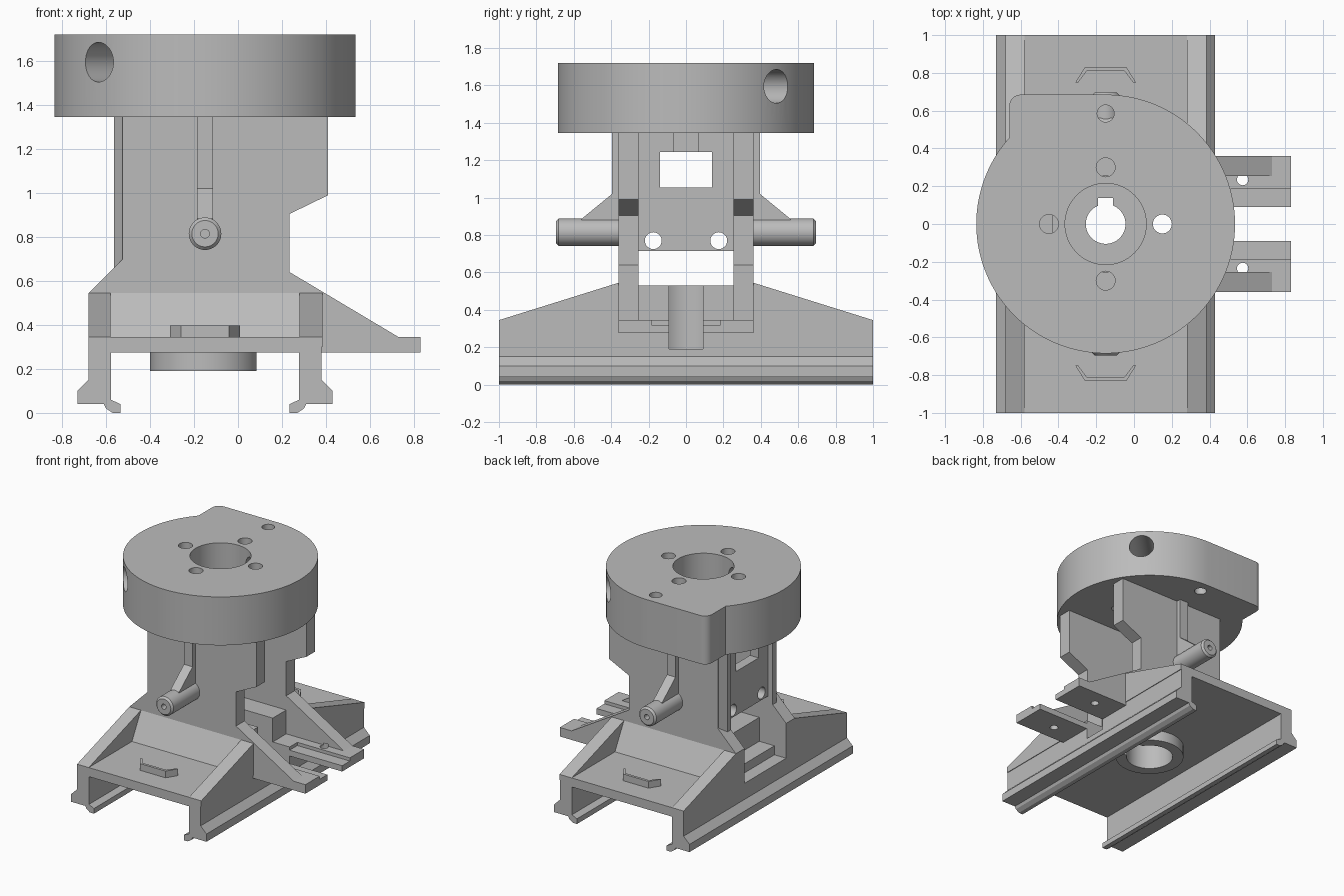
import bpy, bmesh, math
from mathutils import Vector, Matrix

cube = bpy.data.objects.get("Cube")
if cube:
    bpy.data.objects.remove(cube, do_unlink=True)

grey = bpy.data.materials.new("machined_grey")
grey.use_nodes = True
COLOUR = (0.5, 0.5, 0.5, 1)
grey.diffuse_color = COLOUR
grey.node_tree.nodes["Principled BSDF"].inputs["Base Color"].default_value = COLOUR

CX = -0.15      # axis of the tower and disc
PLATE_IN, PLATE_OUT = 0.255, 0.36


def finish(name, bm):
    bmesh.ops.recalc_face_normals(bm, faces=bm.faces)
    mesh = bpy.data.meshes.new(name)
    bm.to_mesh(mesh)
    bm.free()
    mesh.materials.append(grey)
    ob = bpy.data.objects.new(name, mesh)
    bpy.context.collection.objects.link(ob)
    return ob


def prism(name, pts, axis, a, b):
    """Extrude a 2D outline along an axis from a to b."""
    place = {"x": lambda p, t: (t, p[0], p[1]),
             "y": lambda p, t: (p[0], t, p[1]),
             "z": lambda p, t: (p[0], p[1], t)}[axis]
    bm = bmesh.new()
    face = bm.faces.new([bm.verts.new(place(p, a)) for p in pts])
    new = bmesh.ops.extrude_face_region(bm, geom=[face])["geom"]
    move = Vector(place((0, 0), b - a))
    bmesh.ops.translate(bm, vec=move, verts=[v for v in new if isinstance(v, bmesh.types.BMVert)])
    return finish(name, bm)


def box(name, x0, x1, y0, y1, z0, z1):
    return prism(name, [(x0, y0), (x1, y0), (x1, y1), (x0, y1)], "z", z0, z1)


def rod(name, start, end, r, segs=64):
    start, end = Vector(start), Vector(end)
    d = end - start
    bm = bmesh.new()
    turn = d.to_track_quat("Z", "Y").to_matrix().to_4x4()
    bmesh.ops.create_cone(bm, cap_ends=True, segments=segs, radius1=r, radius2=r, depth=d.length,
                          matrix=Matrix.Translation((start + end) / 2) @ turn)
    return finish(name, bm)


def cut(ob, *cutters):
    for c in cutters:
        c.hide_render = True
        mod = ob.modifiers.new("cut", "BOOLEAN")
        mod.operation, mod.solver, mod.object = "DIFFERENCE", "EXACT", c
        bpy.context.view_layer.update()
        bpy.context.view_layer.objects.active = ob
        bpy.ops.object.modifier_apply(modifier=mod.name)
        bpy.data.objects.remove(c, do_unlink=True)


def smooth(ob):
    bpy.ops.object.select_all(action="DESELECT")
    ob.select_set(True)
    bpy.context.view_layer.objects.active = ob
    bpy.ops.object.shade_smooth_by_angle(angle=math.radians(25))


def shaft_cutters():
    return (rod("shaft_cutter", (CX, 0, 0.1), (CX, 0, 0.7), 0.17),
            box("slot_cutter", CX, 0.5, -0.09, 0.09, 0.19, 0.7))


# Rail base: half profile mirrored about the tower axis
half = [(-0.68, 0.345), (-0.68, 0.15), (-0.73, 0.10), (-0.73, 0.04), (-0.61, 0.04),
        (-0.60, 0.02), (-0.57, 0), (-0.535, 0), (-0.535, 0.04), (-0.578, 0.06), (-0.578, 0.275)]
profile = half + [(2 * CX - x, z) for x, z in reversed(half)]
base = prism("rail_base", profile, "y", -1, 1)
cut(base, *shaft_cutters(),
    box("side_notch_cutter", -0.8, -0.58, -PLATE_IN, PLATE_IN, 0.275, 0.5))
smooth(base)

# Central block and the collar below it
block = box("centre_block", -0.45, 0.235, -0.26, 0.26, 0.275, 0.53)
cut(block, *shaft_cutters())
smooth(block)
collar = rod("lower_collar", (CX, 0, 0.19), (CX, 0, 0.30), 0.25)
cut(collar, *shaft_cutters())
smooth(collar)

# Recessed web between the tower walls, with window and holes
web = box("tower_web", -0.525, -0.45, -0.26, 0.26, 0.715, 1.345)
cut(web, box("window_cutter", -0.7, -0.3, -0.14, 0.14, 1.055, 1.245),
    *[rod("web_hole_cutter", (-0.7, y, 0.77), (-0.3, y, 0.77), 0.045, 32) for y in (-0.175, 0.175)])
smooth(web)
box("web_rib", -0.46, -0.43, -0.07, 0.07, 1.245, 1.345)

wall = [(-0.68, 0.275), (0.83, 0.275), (0.83, 0.345), (0.73, 0.345), (0.235, 0.64),
        (0.235, 0.905), (0.41, 0.99), (0.41, 1.345), (-0.525, 1.345), (-0.525, 0.7), (-0.68, 0.545)]

for side, s in (("front", -1), ("back", 1)):
    def flip(pts):
        return [(y * s, z) for y, z in pts]

    # Tower wall with its chamfered outer lip
    tower = prism(side + "_tower_wall", wall, "y", s * PLATE_IN, s * PLATE_OUT)
    cut(tower, rod("foot_hole_cutter", (0.575, s * 0.235, 0.2), (0.575, s * 0.235, 0.36), 0.03, 32))
    prism(side + "_wall_lip", [(-0.52, s * PLATE_IN), (-0.565, s * PLATE_IN),
                               (-0.565, s * 0.30), (-0.52, s * PLATE_OUT)], "z", 0.64, 1.345)

    # Stepped foot beside the wall
    foot = prism(side + "_foot", flip([(0.09, 0.275), (0.26, 0.275), (0.26, 0.345),
                                       (0.185, 0.345), (0.185, 0.32), (0.09, 0.32)]), "x", 0.23, 0.83)
    cut(foot, rod("foot_hole_cutter", (0.575, s * 0.235, 0.2), (0.575, s * 0.235, 0.4), 0.03, 32))

    # Sloping gussets on the rails
    for edge, x0, x1 in (("left", 0.28, 0.385), ("right", -0.68, -0.58)):
        prism(side + "_" + edge + "_gusset",
              flip([(1, 0.345), (0.36, 0.545), (0.30, 0.545), (0.30, 0.30), (1, 0.30)]), "x", x0, x1)

    # Ramp between the gussets
    prism(side + "_ramp", flip([(0.47, 0.345), (0.36, 0.545), (0.28, 0.545), (0.28, 0.345)]),
          "x", -0.58, 0.28)

    # Rib running down to the pin
    prism(side + "_rib", flip([(0.35, 1.345), (0.395, 1.345), (0.395, 1.02), (0.56, 0.885),
                               (0.56, 0.815), (0.35, 0.815)]), "x", CX - 0.037, CX + 0.037)

    # Pin with a bevelled end and centre hole
    pin = rod(side + "_pin", (CX, s * 0.30, 0.815), (CX, s * 0.695, 0.815), 0.074, 48)
    bev = pin.modifiers.new("bevel", "BEVEL")
    bev.width, bev.segments = 0.014, 1
    bpy.context.view_layer.objects.active = pin
    bpy.ops.object.modifier_apply(modifier="bevel")
    cut(pin, rod("pin_hole_cutter", (CX, s * 0.60, 0.815), (CX, s * 0.75, 0.815), 0.02, 24))
    smooth(pin)

    # Cable loop on the deck
    outer = [(-0.16, 0.75), (-0.11, 0.83), (0.11, 0.83), (0.16, 0.75)]
    inner = [(0.145, 0.75), (0.10, 0.81), (-0.10, 0.81), (-0.145, 0.75)]
    prism(side + "_deck_loop", [(CX + x, s * y) for x, y in outer + inner], "z", 0.34, 0.397)

# Head disc with a squared lobe at the back right
R = 0.685
lobe = -0.66
start = math.acos((lobe - CX) / R)
arc = [start + (2.5 * math.pi - start) * i / 110 for i in range(111)]
outline = [(CX + R * math.cos(a), R * math.sin(a)) for a in arc]
r = 0.06
outline += [(lobe + r + r * math.cos(a), R - r + r * math.sin(a))
            for a in (math.pi / 2 * (1 + i / 8) for i in range(9))]
disc = prism("head_disc", outline, "z", 1.345, 1.72)
cut(disc,
    rod("recess_cutter", (CX, 0, 1.42), (CX, 0, 1.8), 0.215),
    rod("bore_cutter", (CX, 0, 1.2), (CX, 0, 1.5), 0.105),
    box("keyway_cutter", CX - 0.04, CX + 0.04, 0, 0.137, 1.2, 1.5),
    rod("cross_hole_cutter", (CX - 0.7, -0.7, 1.595), (CX + 0.7, 0.7, 1.595), 0.09),
    rod("lobe_hole_cutter", (CX, 0.585, 1.2), (CX, 0.585, 1.8), 0.045, 32),
    *[rod("bolt_hole_cutter", (CX + x, y, 1.3), (CX + x, y, 1.8), 0.05, 32)
      for x, y in ((0.3, 0), (-0.3, 0), (0, 0.3), (0, -0.3))])
smooth(disc)
